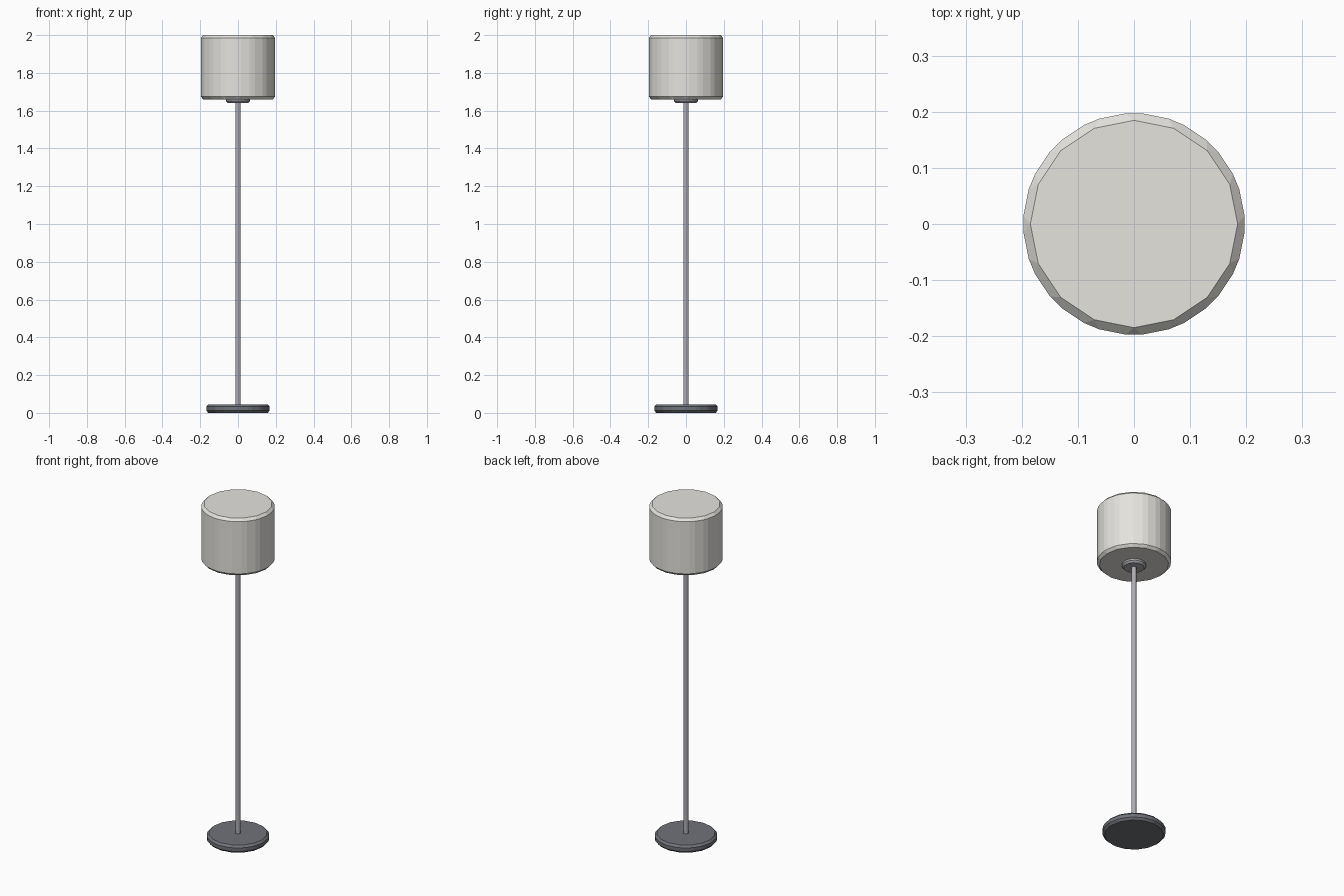
import bpy

if "Cube" in bpy.data.objects:
    bpy.data.objects.remove(bpy.data.objects["Cube"])


def material(name, color):
    m = bpy.data.materials.new(name)
    m.diffuse_color = (*color, 1)
    m.use_nodes = True
    m.node_tree.nodes["Principled BSDF"].inputs["Base Color"].default_value = m.diffuse_color
    return m


def cylinder(name, radius, z0, z1, bevel, mat, sides=16):
    # flat-shaded cylinder with every edge chamfered
    bpy.ops.mesh.primitive_cylinder_add(vertices=sides, radius=radius, depth=z1 - z0,
                                        location=(0, 0, (z0 + z1) / 2))
    ob = bpy.context.object
    ob.name = name
    ob.data.materials.append(mat)
    mod = ob.modifiers.new("chamfer", 'BEVEL')
    mod.width = bevel
    mod.segments = 1
    mod.limit_method = 'NONE'
    return ob


dark = material("dark_metal", (0.16, 0.17, 0.19))
steel = material("steel", (0.42, 0.42, 0.45))
fabric = material("fabric", (0.78, 0.77, 0.73))

# weighted foot, pole, socket collar and closed drum shade
cylinder("base", 0.17, 0.0, 0.045, 0.012, dark)
cylinder("pole", 0.015, 0.04, 1.66, 0.005, steel, 12)
cylinder("collar", 0.065, 1.64, 1.68, 0.01, steel)
cylinder("shade", 0.20, 1.66, 2.0, 0.015, fabric)
